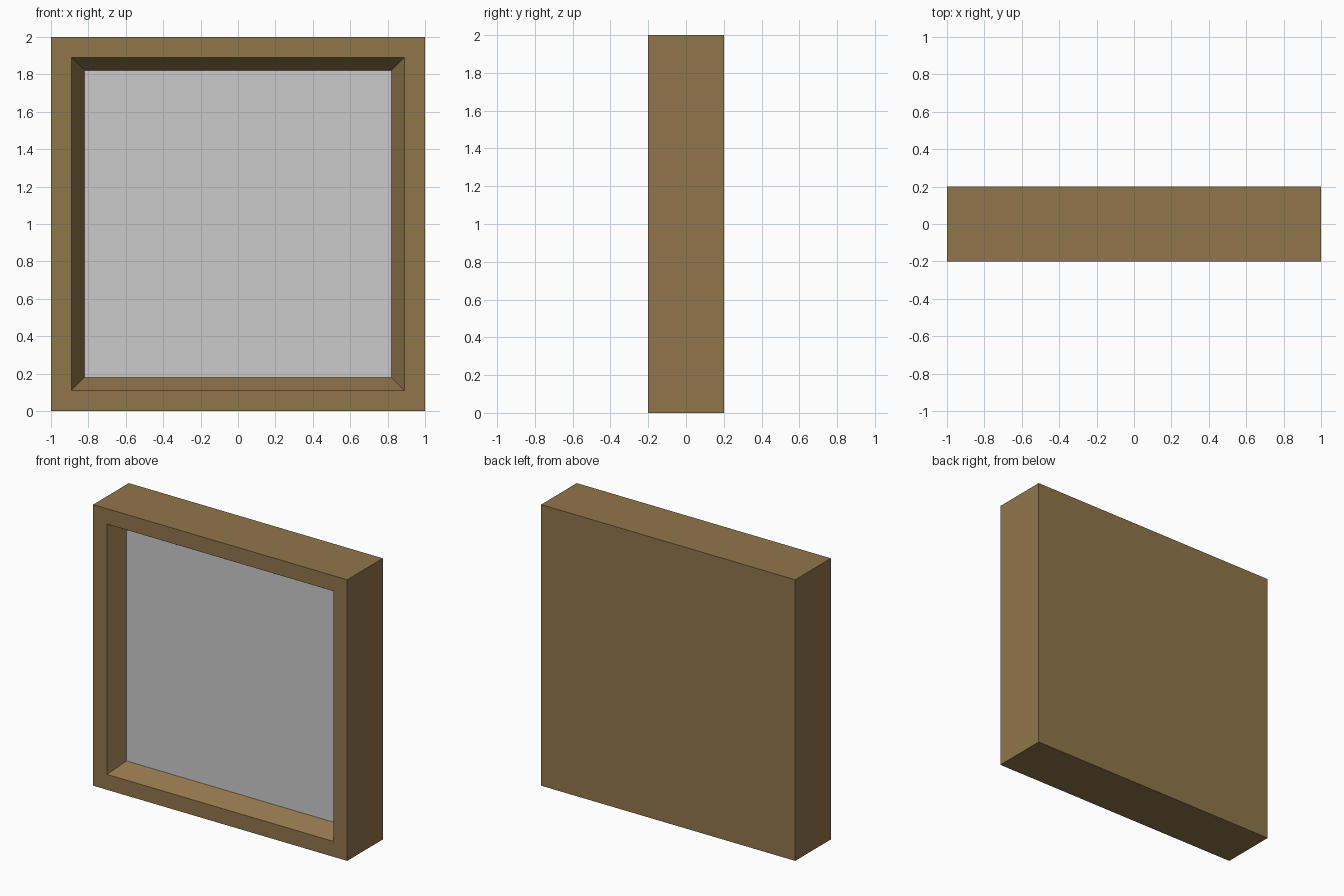
import bpy, bmesh
from mathutils import Vector

if "Cube" in bpy.data.objects:
    bpy.data.objects.remove(bpy.data.objects["Cube"])

DEPTH = 0.12      # how far the screen sits behind the front
BORDER = 0.155    # width of the front rim
TAPER = 0.78 / 0.845


def add_object(name, bm):
    mesh = bpy.data.meshes.new(name)
    bm.to_mesh(mesh)
    bm.free()
    obj = bpy.data.objects.new(name, mesh)
    bpy.context.collection.objects.link(obj)
    return obj


# Casing: box with an inset front face pushed inward on a taper
bm = bmesh.new()
bmesh.ops.create_cube(bm, size=1)
bmesh.ops.scale(bm, vec=(2, 0.4, 2), verts=bm.verts)
bmesh.ops.translate(bm, vec=(0, 0, 1), verts=bm.verts)
bm.normal_update()
front = min(bm.faces, key=lambda f: f.calc_center_median().y)
bmesh.ops.inset_region(bm, faces=[front], thickness=BORDER)
ring = bmesh.ops.extrude_discrete_faces(bm, faces=[front])["faces"][0]
center = Vector((0, 0, 1))
for v in ring.verts:
    v.co.x *= TAPER
    v.co.z = center.z + (v.co.z - center.z) * TAPER
    v.co.y += DEPTH
corners = [v.co.copy() for v in ring.verts]
bmesh.ops.delete(bm, geom=[ring], context='FACES_ONLY')
casing = add_object("casing", bm)

brown = bpy.data.materials.new("brown")
brown.diffuse_color = (0.28, 0.18, 0.07, 1)
brown.use_nodes = True
brown.node_tree.nodes["Principled BSDF"].inputs["Base Color"].default_value = brown.diffuse_color
casing.data.materials.append(brown)

# Screen: flat grey panel closing the recess
bm = bmesh.new()
bm.faces.new([bm.verts.new(c) for c in corners])
add_object("screen", bm)
